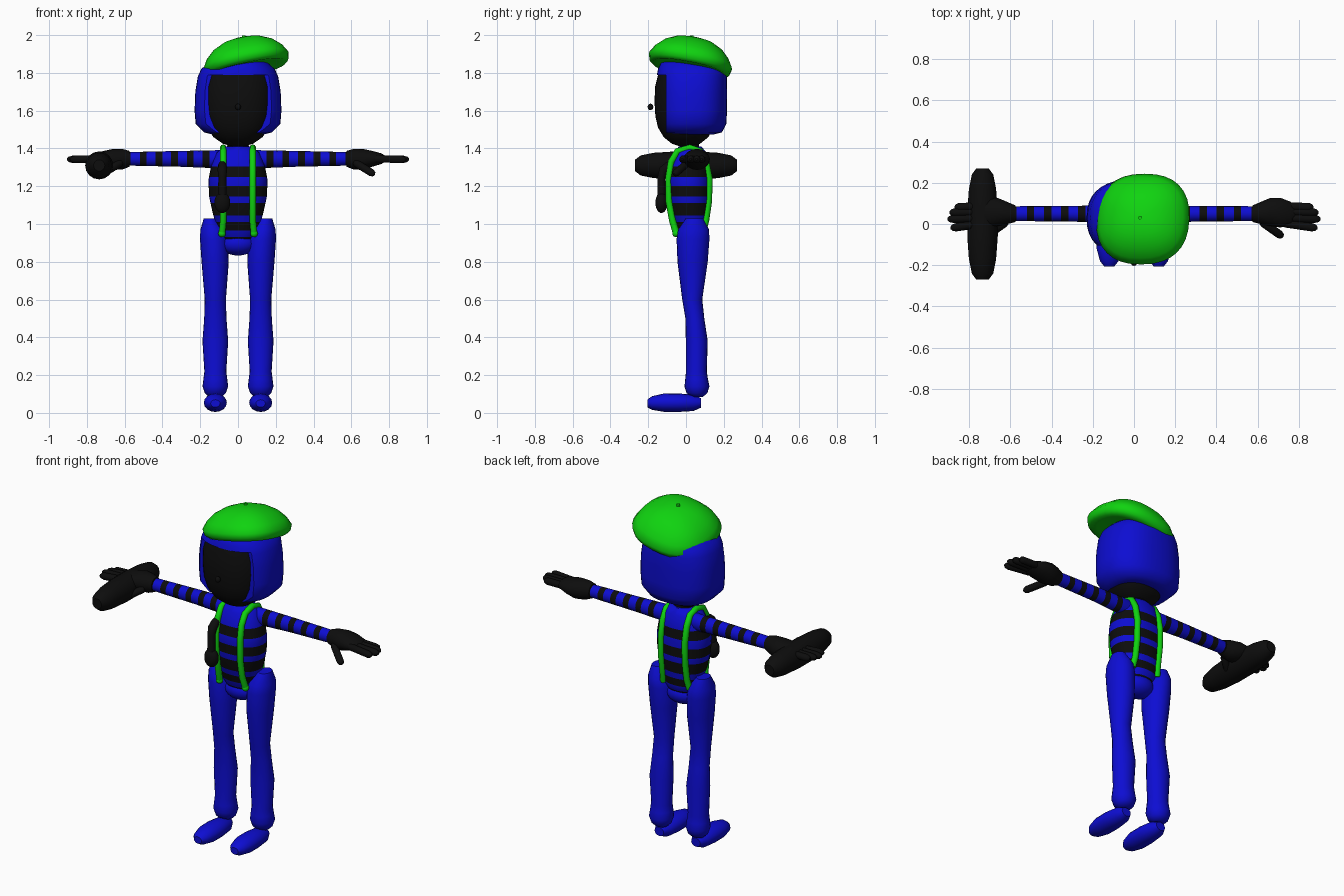
import bpy, bmesh, math
from mathutils import Vector


def material(name, color):
    m = bpy.data.materials.new(name)
    m.diffuse_color = (*color, 1)
    return m


BLUE = material("blue", (0.004, 0.004, 0.65))
BLACK = material("black", (0.004, 0.004, 0.004))
GREEN = material("green", (0.005, 0.65, 0.005))


def finish(ob, angle=50):
    bpy.ops.object.select_all(action='DESELECT')
    ob.select_set(True)
    bpy.context.view_layer.objects.active = ob
    bpy.ops.object.shade_smooth_by_angle(angle=math.radians(angle))
    return ob


def loft(name, rings, mats, axis='z', n=20, power=2.0, cuts=(), rule=None):
    """Skin rings (position, centre a, centre b, radius a, radius b) along an axis.
    Extra rings are added at the cuts; the rule picks the colour by position."""
    rings = [tuple(r) for r in rings]
    for c in cuts:
        for lo, hi in zip(rings, rings[1:]):
            if lo[0] + 1e-4 < c < hi[0] - 1e-4:
                t = (c - lo[0]) / (hi[0] - lo[0])
                rings.append(tuple(p + (q - p) * t for p, q in zip(lo, hi)))
                rings.sort()
                break
    place = {'z': lambda p, a, b: (a, b, p),
             'x': lambda p, a, b: (p, a, b),
             'y': lambda p, a, b: (a, p, b)}[axis]
    bm = bmesh.new()
    loops = []
    for p, ca, cb, ra, rb in rings:
        loop = []
        for i in range(n):
            t = 2 * math.pi * i / n
            c, s = math.cos(t), math.sin(t)
            a = math.copysign(abs(c) ** (2 / power), c) * ra
            b = math.copysign(abs(s) ** (2 / power), s) * rb
            loop.append(bm.verts.new(place(p, ca + a, cb + b)))
        loops.append(loop)
    for k in range(len(loops) - 1):
        for i in range(n):
            j = (i + 1) % n
            f = bm.faces.new((loops[k][i], loops[k][j], loops[k + 1][j], loops[k + 1][i]))
            if rule:
                f.material_index = rule((rings[k][0] + rings[k + 1][0]) / 2)
    bm.faces.new(loops[0][::-1])
    bm.faces.new(loops[-1])
    bmesh.ops.recalc_face_normals(bm, faces=bm.faces)
    me = bpy.data.meshes.new(name)
    bm.to_mesh(me)
    bm.free()
    for m in mats:
        me.materials.append(m)
    ob = bpy.data.objects.new(name, me)
    bpy.context.collection.objects.link(ob)
    return finish(ob)


def tube(name, points, mat, depth):
    """Round tube through points (x, y, z, radius factor)."""
    cu = bpy.data.curves.new(name, 'CURVE')
    cu.dimensions = '3D'
    cu.bevel_depth = depth
    cu.bevel_resolution = 3
    cu.use_fill_caps = True
    sp = cu.splines.new('POLY')
    sp.points.add(len(points) - 1)
    for q, p in zip(sp.points, points):
        q.co = (*p[:3], 1)
        q.radius = p[3]
    cu.materials.append(mat)
    ob = bpy.data.objects.new(name, cu)
    bpy.context.collection.objects.link(ob)
    bpy.ops.object.select_all(action='DESELECT')
    ob.select_set(True)
    bpy.context.view_layer.objects.active = ob
    bpy.ops.object.convert(target='MESH')
    return finish(bpy.context.view_layer.objects.active)


def finger(name, a, b, r):
    a, b = Vector(a), Vector(b)
    pts = [(*a.lerp(b, t), s) for t, s in
           ((0, 0.8), (0.1, 1), (0.85, 1), (0.95, 0.75), (1, 0.3))]
    return tube(name, pts, BLACK, r)


def ellipsoid(name, loc, size, mat):
    bpy.ops.mesh.primitive_uv_sphere_add(segments=20, ring_count=12, location=loc)
    ob = bpy.context.object
    ob.name = name
    ob.scale = size
    ob.data.materials.append(mat)
    return finish(ob)


# Head and chin, nose, neck
loft("head", [(1.41, 0, 0, 0.03, 0.03), (1.425, 0, 0, 0.08, 0.075), (1.46, 0, 0, 0.13, 0.118),
              (1.51, 0, 0, 0.163, 0.148), (1.57, 0, 0, 0.183, 0.162), (1.65, 0, 0, 0.19, 0.167),
              (1.73, 0, 0, 0.19, 0.163), (1.80, 0, 0, 0.18, 0.145)], [BLACK], n=32, power=2.3)
ellipsoid("nose", (0, -0.188, 1.62), (0.015, 0.015, 0.017), BLACK)
loft("neck", [(1.36, 0, 0.02, 0.06, 0.05), (1.45, 0, 0.02, 0.055, 0.05)], [BLACK])

# Hair, cut open at the front around the face
hair = loft("hair", [(1.475, 0, 0.03, 0.14, 0.12), (1.485, 0, 0.03, 0.18, 0.16),
                     (1.53, 0, 0.03, 0.224, 0.184), (1.60, 0, 0.03, 0.23, 0.187),
                     (1.70, 0, 0.03, 0.226, 0.188), (1.78, 0, 0.03, 0.213, 0.186),
                     (1.82, 0, 0.03, 0.195, 0.178), (1.86, 0, 0.02, 0.15, 0.15),
                     (1.885, 0, 0.02, 0.09, 0.09)], [BLUE], n=36, power=2.4)
bpy.ops.mesh.primitive_cube_add(size=1, location=(0, -0.305, 1.54))
cutter = bpy.context.object
cutter.name = "face_cutter"
cutter.scale = (0.8, 0.4, 0.5)
cutter.hide_render = True
cutter.hide_viewport = False
mod = hair.modifiers.new("face_opening", 'BOOLEAN')
mod.operation = 'DIFFERENCE'
mod.object = cutter
bpy.context.view_layer.objects.active = hair
bpy.ops.object.modifier_apply(modifier=mod.name)
bpy.data.objects.remove(cutter)

# Tilted beret with a little stalk
beret = loft("beret", [(-0.03, 0, 0, 0.17, 0.16), (-0.035, 0, 0, 0.205, 0.195), (-0.02, 0, 0, 0.222, 0.216),
                       (0.01, 0, 0, 0.23, 0.224), (0.05, 0, 0, 0.207, 0.2), (0.09, 0, 0, 0.165, 0.16),
                       (0.12, 0, 0, 0.105, 0.105), (0.133, 0, 0, 0.05, 0.05), (0.136, 0, 0, 0.01, 0.01)],
             [GREEN], n=32, power=2.4)
beret.location = (0.045, 0.022, 1.853)
beret.rotation_euler = (-0.19, -0.2, 0)
tube("beret_stalk", [(0.03, 0.03, 1.97, 1), (0.03, 0.03, 1.998, 1)], GREEN, 0.01)

# Striped torso
BLUE_BANDS = ((0.93, 0.965), (1.01, 1.045), (1.11, 1.145), (1.20, 1.25), (1.305, 1.5))
in_blue = lambda z: 0 if any(a < z < b for a, b in BLUE_BANDS) else 1
loft("striped_torso", [(0.91, 0, 0.03, 0.075, 0.06), (0.95, 0, 0.03, 0.10, 0.08),
                       (1.05, 0, 0.02, 0.132, 0.103), (1.14, 0, 0.018, 0.152, 0.113),
                       (1.23, 0, 0.015, 0.157, 0.115), (1.31, 0, 0.018, 0.142, 0.105),
                       (1.38, 0, 0.022, 0.112, 0.085), (1.41, 0, 0.022, 0.075, 0.06)],
     [BLUE, BLACK], n=28, power=2.2, cuts=[v for b in BLUE_BANDS for v in b], rule=in_blue)
ellipsoid("hips", (0, 0.03, 0.895), (0.095, 0.075, 0.062), BLUE)

STRIPES = [0.17 + 0.083 * i for i in range(5)]
EDGES = sorted([s + d for s in STRIPES for d in (-0.018, 0.018)] + [0.57])
arm_rule = lambda x: 1 if abs(x) > 0.57 or any(abs(abs(x) - s) < 0.018 for s in STRIPES) else 0

for side, s in (("left", 1), ("right", -1)):
    # Leg and foot
    cx = 0.12 * s
    loft(side + "_leg", [(0.085, cx, 0.06, 0.035, 0.03), (0.105, cx, 0.058, 0.056, 0.055),
                         (0.14, cx, 0.058, 0.068, 0.066), (0.18, cx, 0.056, 0.063, 0.06),
                         (0.22, cx, 0.055, 0.058, 0.055), (0.38, cx, 0.057, 0.068, 0.058),
                         (0.50, cx, 0.047, 0.059, 0.05), (0.60, cx, 0.033, 0.056, 0.053),
                         (0.80, 0.121 * s, 0.035, 0.072, 0.08), (0.92, 0.127 * s, 0.037, 0.074, 0.087),
                         (0.97, 0.133 * s, 0.04, 0.066, 0.082), (1.03, 0.147 * s, 0.045, 0.034, 0.045)],
         [BLUE])
    loft(side + "_foot", [(-0.205, cx, 0.05, 0.025, 0.02), (-0.18, cx, 0.052, 0.045, 0.036),
                          (-0.12, cx, 0.054, 0.061, 0.048), (-0.04, cx, 0.054, 0.061, 0.049),
                          (0.04, cx, 0.053, 0.052, 0.043), (0.08, cx, 0.053, 0.03, 0.025)],
         [BLUE], axis='y', n=16)
    # Striped arm
    arm = [(0.09, 0.045, 1.342, 0.04, 0.05), (0.13, 0.047, 1.343, 0.043, 0.047),
           (0.30, 0.05, 1.345, 0.038, 0.042), (0.57, 0.05, 1.345, 0.036, 0.036),
           (0.60, 0.05, 1.345, 0.036, 0.034)]
    loft(side + "_arm", sorted((r[0] * s, *r[1:]) for r in arm), [BLUE, BLACK], axis='x', n=16,
         cuts=[e * s for e in EDGES], rule=arm_rule)
    # Gloved hand
    palm = [(0.575, 0.05, 1.345, 0.04, 0.042), (0.61, 0.053, 1.343, 0.052, 0.054),
            (0.66, 0.058, 1.342, 0.068, 0.056), (0.71, 0.055, 1.345, 0.072, 0.042),
            (0.76, 0.05, 1.346, 0.058, 0.028), (0.78, 0.05, 1.346, 0.03, 0.015)]
    loft(side + "_palm", sorted((r[0] * s, *r[1:]) for r in palm), [BLACK], axis='x', n=16)
    for i, (y0, y1, x1) in enumerate(((0.085, 0.082, 0.87), (0.06, 0.056, 0.895),
                                      (0.03, 0.024, 0.905), (0.005, -0.02, 0.89))):
        finger(f"{side}_finger_{i + 1}", (0.72 * s, y0, 1.345), (x1 * s, y1, 1.342), 0.02)
    finger(side + "_thumb", (0.62 * s, 0.01, 1.325), (0.722 * s, -0.062, 1.262), 0.02)
    # Suspender strap over the shoulder
    path = ((-0.05, 0.945), (-0.072, 1.02), (-0.09, 1.12), (-0.092, 1.24), (-0.078, 1.33),
            (-0.045, 1.385), (0.02, 1.403), (0.075, 1.385), (0.105, 1.33), (0.123, 1.24),
            (0.12, 1.12), (0.105, 1.02), (0.09, 0.96))
    tube(side + "_suspender", [((0.085 if z < 1 else 0.078) * s, y, z, 1) for y, z in path],
         GREEN, 0.018)
    ellipsoid(side + "_suspender_clip", (0.085 * s, -0.052, 0.95), (0.02, 0.02, 0.02), GREEN)

# Long loaf held in one hand
loft("loaf", [(-0.27, -0.735, 1.31, 0.03, 0.03), (-0.24, -0.735, 1.31, 0.052, 0.053),
              (-0.17, -0.735, 1.31, 0.066, 0.067), (-0.06, -0.735, 1.31, 0.074, 0.074),
              (0.06, -0.735, 1.31, 0.074, 0.074), (0.17, -0.735, 1.31, 0.066, 0.067),
              (0.24, -0.735, 1.31, 0.052, 0.053), (0.27, -0.735, 1.31, 0.03, 0.03)],
     [BLACK], axis='y', n=16)

# Hanging pendant with a rounded bulb on a stem
ellipsoid("pendant_bulb", (-0.083, -0.13, 1.113), (0.042, 0.032, 0.055), BLACK)
tube("pendant_stem", [(-0.083, -0.13, 1.14, 1.1), (-0.083, -0.13, 1.25, 1), (-0.083, -0.12, 1.285, 1.2),
                      (-0.083, -0.09, 1.31, 1.1), (-0.08, -0.065, 1.33, 0.7)], BLACK, 0.021)
